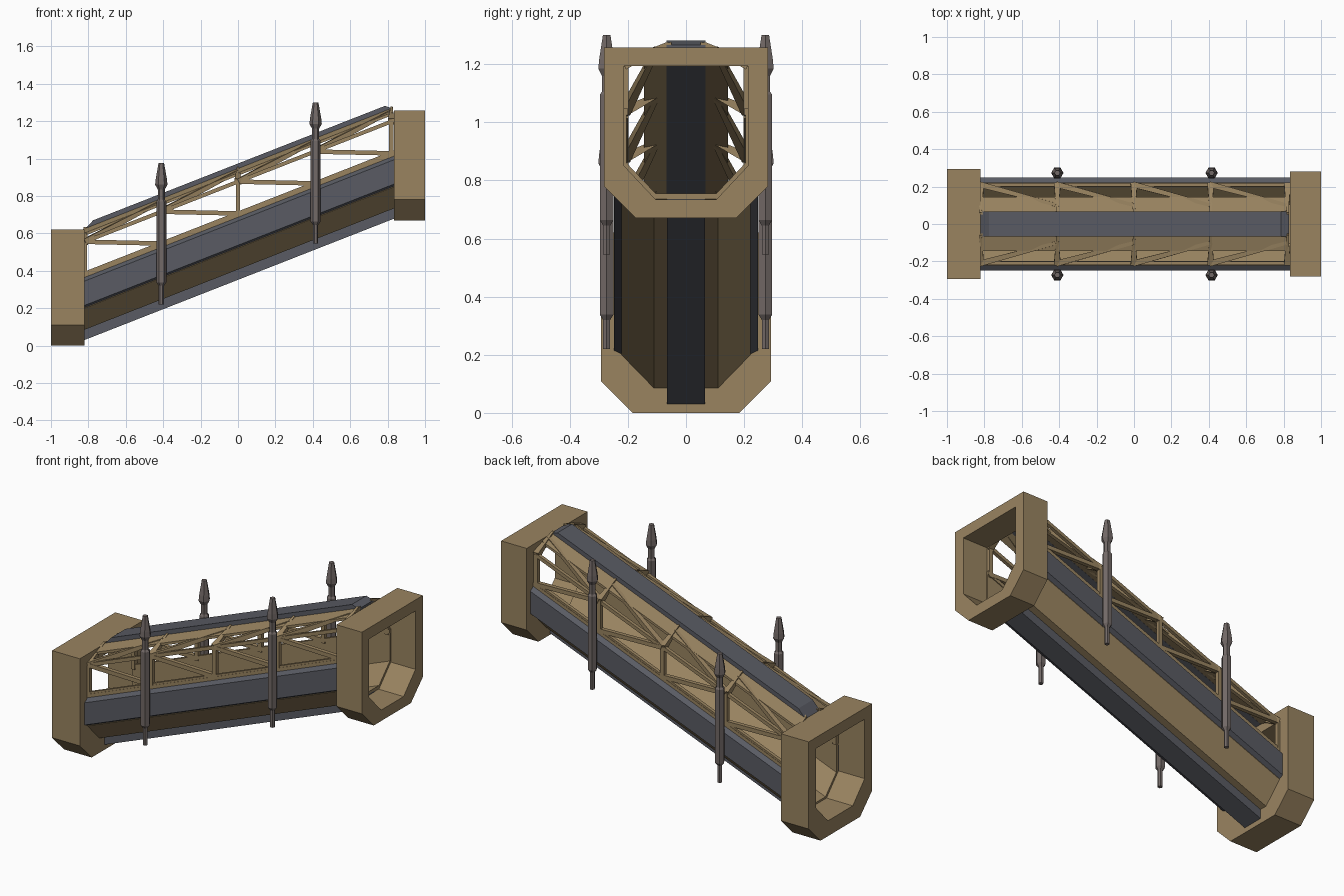
import bpy, bmesh, math
from mathutils import Vector

if "Cube" in bpy.data.objects:
    bpy.data.objects.remove(bpy.data.objects["Cube"])

SLOPE, X0, X1 = 0.392, -0.83, 0.84


def material(name, rgb):
    m = bpy.data.materials.new(name)
    m.diffuse_color = (*rgb, 1)
    m.use_nodes = True
    m.node_tree.nodes["Principled BSDF"].inputs["Base Color"].default_value = m.diffuse_color
    return m


TAN = material("tan_metal", (0.32, 0.23, 0.118))
GREY = material("dark_panel", (0.10, 0.105, 0.125))
POD = material("pod_metal", (0.17, 0.142, 0.135))


def finish(name, bm, mat):
    bmesh.ops.recalc_face_normals(bm, faces=bm.faces[:])
    me = bpy.data.meshes.new(name)
    bm.to_mesh(me)
    bm.free()
    me.materials.append(mat)
    ob = bpy.data.objects.new(name, me)
    bpy.context.collection.objects.link(ob)
    return ob


def rise(x):
    return SLOPE * (x + 0.82)


def loft(bm, loops, cap=True):
    rings = [[bm.verts.new(p) for p in loop] for loop in loops]
    n = len(rings[0])
    for a, b in zip(rings, rings[1:]):
        for i in range(n):
            bm.faces.new((a[i], a[(i + 1) % n], b[(i + 1) % n], b[i]))
    if cap:
        bm.faces.new(rings[0])
        bm.faces.new(rings[-1])


def sloped(bm, profile, x0=X0, x1=X1):
    """Sweep a (y, z) profile up the incline."""
    loft(bm, [[(x, y, z + rise(x)) for y, z in profile] for x in (x0, x1)])


def beam(bm, a, b, ra, rb):
    """Square beam between two points, tapering from ra to rb."""
    a, b = Vector(a), Vector(b)
    d = (b - a).normalized()
    ref = Vector((1, 0, 0)) if abs(d.x) < 0.5 else Vector((0, 0, 1))
    u = d.cross(ref).normalized()
    v = d.cross(u).normalized()
    corners = ((-1, -1), (1, -1), (1, 1), (-1, 1))
    loft(bm, [[p + u * s * r + v * t * r for s, t in corners]
              for p, r in ((a, ra), (b, rb))])


# end frames: hollow rings with chamfered lower corners
def end_frame(name, x0, x1, cy, w, z0, z1, floor):
    def ring(w, lo, hi, c, d):
        return [(-w, hi), (-w, lo + d), (-w + c, lo), (w - c, lo), (w, lo + d), (w, hi)]
    outer = ring(w, z0, z1, 0.11, 0.11)
    inner = ring(w - 0.068, z0 + floor, z1 - 0.065, 0.11, 0.117)
    bm = bmesh.new()
    loops = [[(x, cy + y, z) for y, z in prof] for prof, x in
             ((outer, x0), (outer, x1), (inner, x1), (inner, x0), (outer, x0))]
    loft(bm, loops, cap=False)
    bmesh.ops.remove_doubles(bm, verts=bm.verts[:], dist=1e-5)
    finish(name, bm, TAN)


end_frame("lower_end_frame", -1.0, -0.82, 0.0, 0.293, 0.0, 0.62, 0.09)
end_frame("upper_end_frame", 0.835, 1.0, 0.0, 0.282, 0.67, 1.258, 0.064)

# trough: floor, chamfers and lower walls in one shell
half_out = [(0.222, 0.385), (0.222, 0.20), (0.11, 0.085)]
half_in = [(0.205, 0.385), (0.205, 0.21), (0.105, 0.105)]
profile = (half_out + [(-y, z) for y, z in reversed(half_out)]
           + [(-y, z) for y, z in half_in] + list(reversed(half_in)))
bm = bmesh.new()
sloped(bm, profile)
finish("trough", bm, TAN)

# grey keel strip below the floor
bm = bmesh.new()
sloped(bm, [(-0.065, 0.09), (-0.065, 0.03), (0.065, 0.03), (0.065, 0.09)])
finish("keel_strip", bm, GREY)

# grey side panels
bm = bmesh.new()
for s in (1, -1):
    sloped(bm, [(s * y, z) for y, z in
                ((0.215, 0.20), (0.248, 0.215), (0.248, 0.345), (0.215, 0.37))])
finish("side_panels", bm, GREY)

# grey roof strip with bevelled ends
bm = bmesh.new()
loft(bm, [[(x, y, z + rise(x)) for y, z in
           ((-0.067, 0.605), (0.067, 0.605), (0.067, top), (-0.067, top))]
          for x, top in ((-0.82, 0.62), (-0.775, 0.652), (0.785, 0.652), (0.83, 0.62))])
finish("roof_strip", bm, GREY)

# tan roof plates drooping from the strip
bm = bmesh.new()
for s in (1, -1):
    sloped(bm, [(s * y, z) for y, z in
                ((0.05, 0.61), (0.05, 0.63), (0.145, 0.602), (0.145, 0.587))], -0.82, 0.83)
finish("roof_plates", bm, TAN)

# truss: rails, posts, tapered roof ribs and diagonals
bm = bmesh.new()
ribs = [-0.82, -0.41, 0.0, 0.41, 0.82]
for s in (1, -1):
    for z in (0.385, 0.555):
        sloped(bm, [(s * 0.20, z - 0.011), (s * 0.22, z - 0.011),
                    (s * 0.22, z + 0.011), (s * 0.20, z + 0.011)])
    for i, x in enumerate(ribs):
        z = rise(x)
        beam(bm, (x, s * 0.21, z + 0.37), (x, s * 0.21, z + 0.56), 0.012, 0.012)
        beam(bm, (x, s * 0.214, z + 0.555), (x, s * 0.06, z + 0.63), 0.018, 0.005)
        if i < 4:
            nx = ribs[i + 1]
            nz = rise(nx)
            beam(bm, (x, s * 0.21, z + 0.555), (nx, s * 0.21, nz + 0.385), 0.012, 0.012)
            beam(bm, (x, s * 0.21, z + 0.555), (nx, s * 0.10, nz + 0.61), 0.016, 0.009)
finish("truss", bm, TAN)

# four hexagonal side pods
POD_PROFILE = [(0.014, 0.0), (0.014, 0.10), (0.027, 0.118), (0.027, 0.55), (0.019, 0.56),
               (0.019, 0.615), (0.033, 0.64), (0.030, 0.67), (0.015, 0.755)]
for end, x, z0 in (("lower", -0.41, 0.22), ("upper", 0.415, 0.545)):
    for side, s in (("back", 1), ("front", -1)):
        bm = bmesh.new()
        loft(bm, [[(x + r * math.cos(k * math.pi / 3), s * 0.273 + r * math.sin(k * math.pi / 3), z0 + z)
                   for k in range(6)] for r, z in POD_PROFILE])
        finish(f"{end}_{side}_pod", bm, POD)
